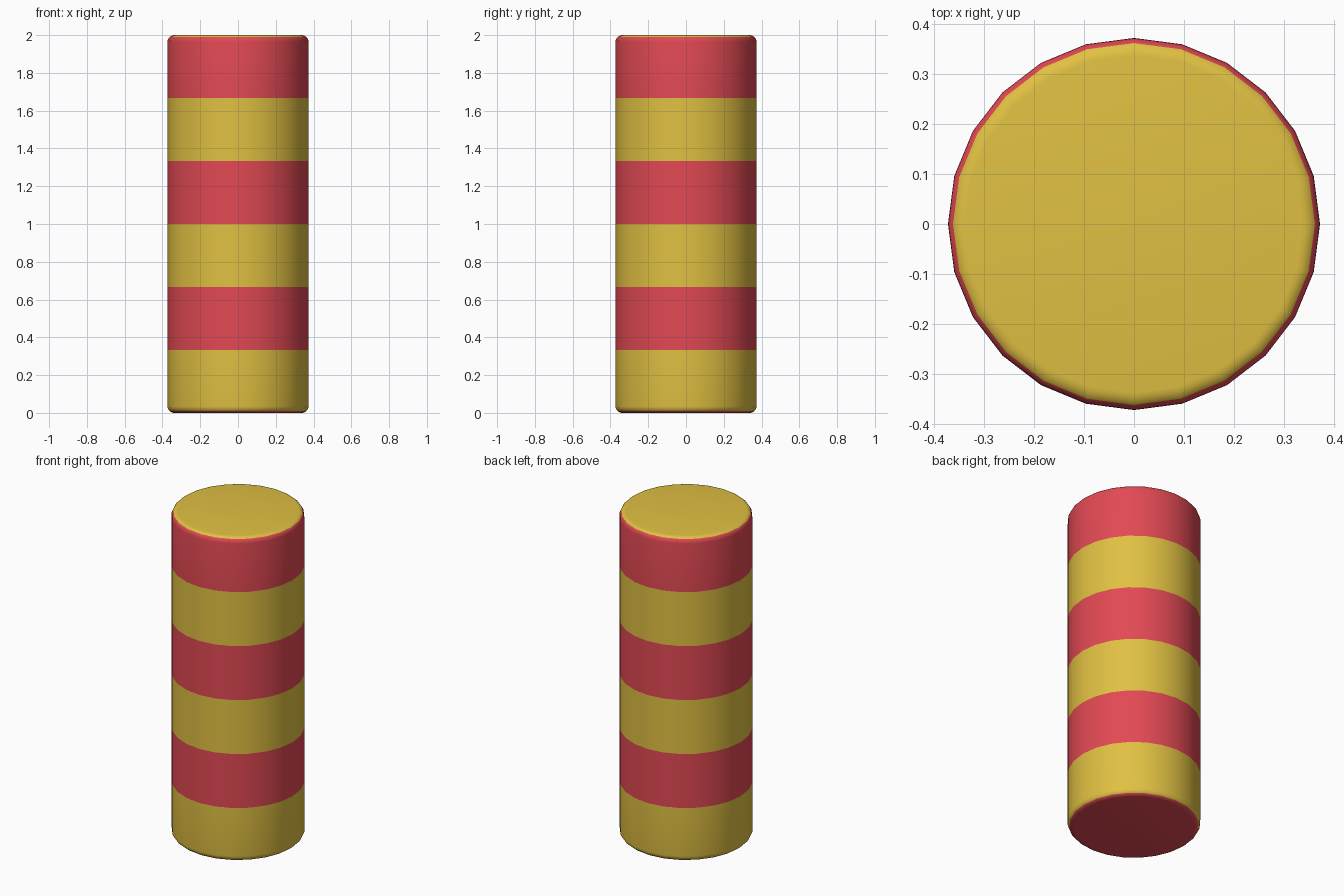
import bpy, bmesh, math

cube = bpy.data.objects.get("Cube")
if cube:
    bpy.data.objects.remove(cube, do_unlink=True)

SIDES, RADIUS, HEIGHT, ROUND = 24, 0.373, 2.0, 0.035
BANDS, STEPS = 6, 6
YELLOW, RED = 0, 1


def material(name, rgb):
    mat = bpy.data.materials.new(name)
    mat.use_nodes = True
    mat.diffuse_color = (*rgb, 1)
    mat.node_tree.nodes["Principled BSDF"].inputs["Base Color"].default_value = (*rgb, 1)
    return mat


# Profile from bottom to top: rounded rim, band edges, rounded rim
arc = [math.radians(90 * i / STEPS) for i in range(STEPS + 1)]
rim = [(RADIUS - ROUND * (1 - math.sin(a)), ROUND * (1 - math.cos(a))) for a in arc]
profile = rim + [(RADIUS, HEIGHT * i / BANDS) for i in range(1, BANDS)]
profile += [(r, HEIGHT - z) for r, z in reversed(rim)]

# Lathe the profile and close both ends
bm = bmesh.new()
rings = []
for r, z in profile:
    angles = [math.tau * i / SIDES for i in range(SIDES)]
    rings.append([bm.verts.new((r * math.cos(a), r * math.sin(a), z)) for a in angles])
for low, high in zip(rings, rings[1:]):
    for i in range(SIDES):
        j = (i + 1) % SIDES
        bm.faces.new((low[i], low[j], high[j], high[i]))
bm.faces.new(list(reversed(rings[0])))
bm.faces.new(rings[-1])
bm.normal_update()

# Alternating bands by height; caps and the inner half of each rim by direction
for face in bm.faces:
    band = int(face.calc_center_median().z / HEIGHT * BANDS)
    if face.normal.z > 0.7:
        face.material_index = YELLOW
    elif face.normal.z < -0.7:
        face.material_index = RED
    else:
        face.material_index = RED if band % 2 else YELLOW

mesh = bpy.data.meshes.new("striped_column")
bm.to_mesh(mesh)
bm.free()
mesh.materials.append(material("mustard_yellow", (0.75, 0.53, 0.055)))
mesh.materials.append(material("warm_red", (0.76, 0.067, 0.088)))

column = bpy.data.objects.new("striped_column", mesh)
bpy.context.collection.objects.link(column)
bpy.ops.object.select_all(action="DESELECT")
column.select_set(True)
bpy.context.view_layer.objects.active = column
bpy.ops.object.shade_smooth_by_angle(angle=math.radians(30))
